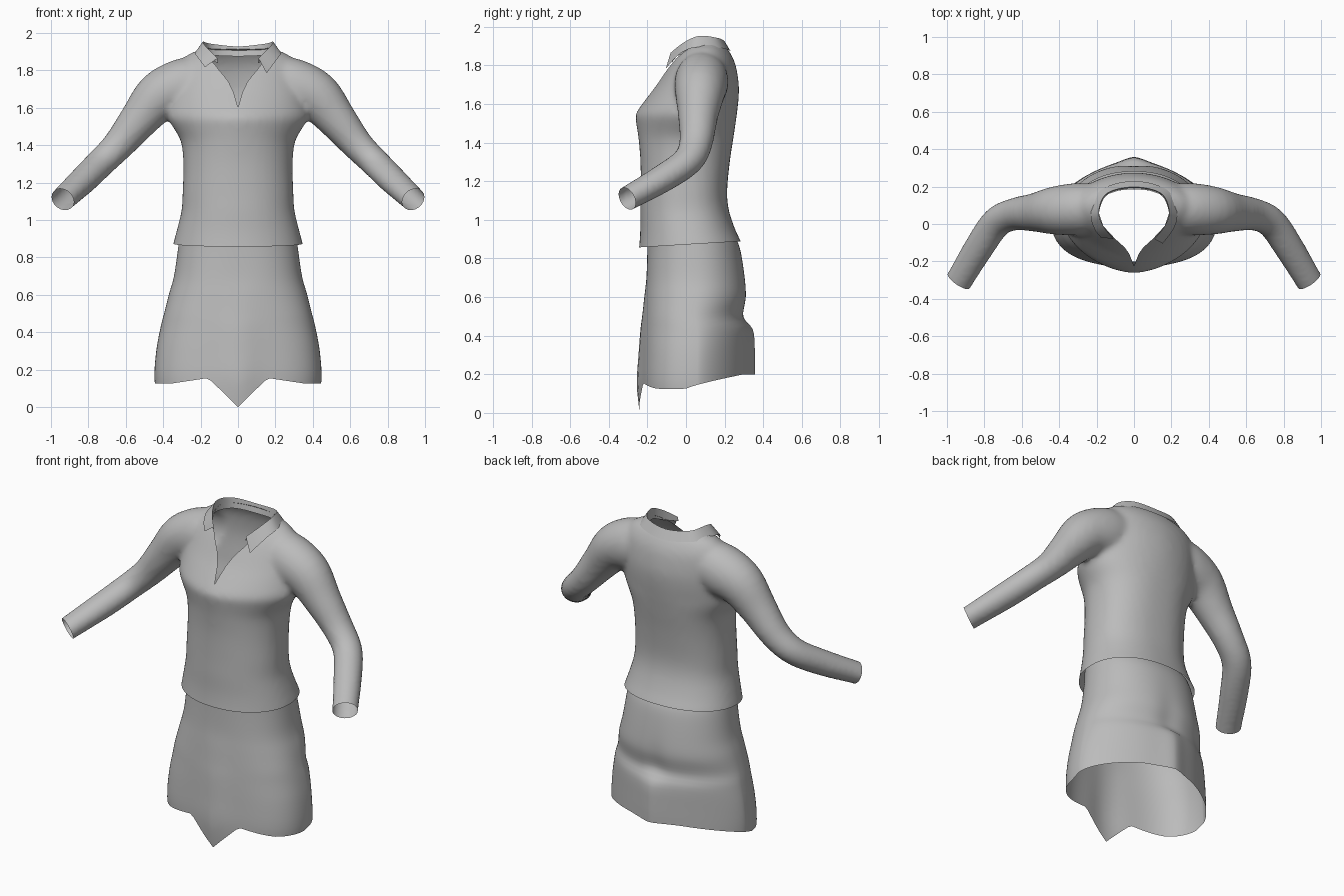
import bpy, bmesh, math
from mathutils import Vector

cube = bpy.data.objects.get("Cube")
if cube:
    bpy.data.objects.remove(cube, do_unlink=True)

grey = bpy.data.materials.new("cloth grey")
grey.use_nodes = True
COLOR = (0.5, 0.5, 0.5, 1)
grey.diffuse_color = COLOR
grey.node_tree.nodes["Principled BSDF"].inputs["Base Color"].default_value = COLOR


def catmull(rows, steps):
    """Smooth curve through rows of numbers."""
    out = []
    for i in range(len(rows) - 1):
        a, b, c, d = (rows[max(0, min(len(rows) - 1, i + k))] for k in (-1, 0, 1, 2))
        for s in range(steps):
            t = s / steps
            out.append([q + t / 2 * (r - p + t * (2 * p - 5 * q + 4 * r - w + t * (3 * (q - r) + w - p)))
                        for p, q, r, w in zip(a, b, c, d)])
    return out + [list(rows[-1])]


def sample(rows, z):
    """Values of a descending profile at height z."""
    for a, b in zip(rows, rows[1:]):
        if b[0] <= z <= a[0]:
            t = (z - a[0]) / (b[0] - a[0])
            return [p + t * (q - p) for p, q in zip(a, b)]
    return rows[0] if z > rows[0][0] else rows[-1]


def oval(half, front, back, angle, n_front, n_back):
    c, s = math.cos(angle), math.sin(angle)
    n = n_front if s < 0 else n_back
    x = half * math.copysign(abs(c) ** (2 / n), c)
    y = (front + back) / 2 + (back - front) / 2 * math.copysign(abs(s) ** (2 / n), s)
    return x, y


def loft(bm, rings, closed=True, caps=False):
    rows = [[bm.verts.new(p) for p in ring] for ring in rings]
    n = len(rows[0])
    faces = []
    for a, b in zip(rows, rows[1:]):
        for i in range(n if closed else n - 1):
            j = (i + 1) % n
            faces.append(bm.faces.new((a[i], a[j], b[j], b[i])))
    if caps:
        faces += [bm.faces.new(rows[0]), bm.faces.new(rows[-1])]
    bmesh.ops.recalc_face_normals(bm, faces=faces)


def make(name, bm):
    mesh = bpy.data.meshes.new(name)
    for f in bm.faces:
        f.smooth = True
    bm.to_mesh(mesh)
    bm.free()
    mesh.materials.append(grey)
    obj = bpy.data.objects.new(name, mesh)
    bpy.context.collection.objects.link(obj)
    return obj


# Skirt: lofted tube with a pointed front hem
# rows: height, half width, front, back, front and back roundness, front ridge, seat crease
SKIRT = catmull([(.92, .31, -.2, .25, 2.3, 2.2, 0, 0), (.85, .32, -.2, .28, 2.3, 2.15, 0, 0),
                 (.7, .342, -.205, .308, 2.35, 2.1, 0, -.004), (.6, .37, -.21, .318, 2.4, 2, .006, -.01),
                 (.5, .395, -.215, .306, 2.45, 1.85, .012, -.012), (.43, .413, -.218, .335, 2.5, 1.7, .018, .012),
                 (.3, .437, -.222, .342, 2.6, 1.58, .024, .015), (.15, .447, -.225, .342, 2.65, 1.55, .03, .015),
                 (0, .43, -.215, .342, 2.65, 1.55, .025, .015)], 4)


def hem(x, y):
    if y < 0 and abs(x) < .16:
        return .155 * abs(x) / .16
    if y < 0:
        return .155 - .03 * min(1, (abs(x) - .16) / .2)
    return .125 + .075 * min(1, y / .3) ** .8


COLS, ROWS = 112, 34
skirt_rings = []
for r in range(ROWS + 1):
    ring = []
    for i in range(COLS):
        a = 2 * math.pi * i / COLS
        low = hem(*oval(.447, -.225, .342, a, 2.65, 1.55))
        z = .92 + (low - .92) * r / ROWS
        _, half, front, back, n_front, n_back, ridge, crease = sample(SKIRT, z)
        x, y = oval(half, front, back, a, n_front, n_back)
        if y > 0:
            y += crease * math.exp(-(x / .07) ** 2)
        else:
            y -= ridge * math.exp(-(x / .11) ** 2)
        ring.append((x, y, z))
    skirt_rings.append(ring)
bm = bmesh.new()
loft(bm, skirt_rings)
make("skirt", bm)

# Blouse: closed torso and sleeves fused into one skin
# torso rows: height, half width, front, back, front and back roundness
TORSO = catmull([(.8, .36, -.25, .31, 2.1, 2.2), (.87, .347, -.242, .292, 2.1, 2.2),
                 (.95, .326, -.237, .255, 2.1, 2.25), (1.05, .302, -.237, .222, 2.1, 2.35),
                 (1.15, .296, -.235, .213, 2.1, 2.4), (1.3, .292, -.236, .227, 2.05, 2.4),
                 (1.42, .305, -.246, .245, 1.9, 2.35), (1.5, .35, -.258, .257, 1.75, 2.15),
                 (1.55, .375, -.26, .264, 1.7, 2), (1.62, .37, -.212, .272, 1.8, 1.95),
                 (1.7, .36, -.152, .274, 1.9, 1.9), (1.8, .34, -.09, .258, 1.9, 1.9),
                 (1.86, .3, -.045, .232, 1.95, 1.95), (1.9, .235, 0, .202, 2, 2),
                 (1.94, .12, .06, .15, 2, 2)], 3)
# sleeve rows: centre, upright radius, level radius
ARM = catmull([(.2, .085, 1.735, .14, .13), (.3, .08, 1.712, .15, .14), (.42, .072, 1.66, .134, .13),
               (.53, .062, 1.535, .106, .104), (.64, .052, 1.4, .085, .087), (.735, .008, 1.305, .077, .083),
               (.825, -.12, 1.215, .073, .08), (.937, -.305, 1.11, .063, .073),
               (.99, -.395, 1.06, .06, .073)], 4)
turn = [2 * math.pi * i / 48 for i in range(48)]
bm = bmesh.new()
loft(bm, [[(*oval(h, f, b, a, nf, nb), z) for a in turn] for z, h, f, b, nf, nb in TORSO], caps=True)
for side in (1, -1):
    pts = [Vector((side * p[0], p[1], p[2])) for p in ARM]
    rings = []
    for i, p in enumerate(pts):
        way = pts[min(i + 1, len(pts) - 1)] - pts[max(i - 1, 0)]
        q = way.to_track_quat('Z', 'Y')
        tall, wide = ARM[i][3:]
        rings.append([p + q @ Vector((wide * math.cos(a), tall * math.sin(a), 0)) for a in turn[::2]])
    loft(bm, rings, caps=True)
blouse = make("blouse", bm)
fuse = blouse.modifiers.new("fuse", 'REMESH')
fuse.mode = 'VOXEL'
fuse.voxel_size = .016
relax = blouse.modifiers.new("relax", 'SMOOTH')
relax.factor = .5
relax.iterations = 8
fused = bpy.data.meshes.new_from_object(blouse.evaluated_get(bpy.context.evaluated_depsgraph_get()))
bpy.data.objects.remove(blouse, do_unlink=True)
bm = bmesh.new()
bm.from_mesh(fused)
bpy.data.meshes.remove(fused)


def slice_skin(point, normal, keep=None, clear=True):
    faces = [f for f in bm.faces if keep is None or keep(f.calc_center_median())]
    geom = set(faces) | {e for f in faces for e in f.edges} | {v for f in faces for v in f.verts}
    bmesh.ops.bisect_plane(bm, geom=list(geom), dist=1e-5, plane_co=point,
                           plane_no=normal, clear_outer=clear)


# Open the waist hem and the cuffs
slice_skin((0, 0, .872), (0, .06, -1))
for side in (1, -1):
    slice_skin((side * .937, -.305, 1.11), (side * .52, -.75, -.35))

# Cut the neck opening and the front slit
half_neck = [(0, -.225), (.025, -.16), (.05, -.125), (.1, -.08), (.165, -.01), (.188, .06),
             (.175, .12), (.14, .16), (.08, .18), (0, .186)]
neck = half_neck + [(-x, y) for x, y in half_neck[-2:0:-1]]
edges = list(zip(neck, neck[1:] + neck[:1]))
for (x1, y1), (x2, y2) in edges:
    slice_skin((x1, y1, 0), (y2 - y1, x1 - x2, 0), lambda c: c.z > 1.5 and abs(c.x) < .23, False)
slice_skin((0, 0, 0), (1, 0, 0), lambda c: abs(c.x) < .05 and c.y < 0, False)


def in_neck(c):
    hits = [(x2 - x1) * (c.y - y1) / (y2 - y1) + x1 > c.x
            for (x1, y1), (x2, y2) in edges if (y1 > c.y) != (y2 > c.y)]
    return c.z > 1.5 and sum(hits) % 2 == 1


bmesh.ops.delete(bm, geom=[f for f in bm.faces if in_neck(f.calc_center_median())], context='FACES')
slit = [e for e in bm.edges if all(abs(v.co.x) < 1e-4 and v.co.y < 0 for v in e.verts)]
bmesh.ops.split_edges(bm, edges=slit)
make("blouse", bm)

# Collar: folded band, inner edge / fold / outer edge, with a point at each front end
INNER = [(.108, -.08, 1.84), (.165, -.01, 1.86), (.187, .06, 1.885), (.14, .159, 1.88), (0, .185, 1.875)]
FOLD = [(.109, -.08, 1.865), (.165, -.01, 1.92), (.188, .07, 1.953), (.143, .165, 1.942), (0, .198, 1.928)]
OUTER = [(.153, -.104, 1.785), (.212, -.025, 1.865), (.23, .06, 1.895), (.178, .182, 1.89), (0, .23, 1.875)]


def around(half, short):
    right = [(-x, y, z) for x, y, z in half[:-1]]
    if short:  # the right-hand point is smaller
        right[0] = tuple(Vector(right[0]).lerp(Vector(right[1]), .4))
    return catmull(half + right[::-1], 6)


bm = bmesh.new()
loft(bm, [around(INNER, False), around(FOLD, False), around(OUTER, True)], closed=False)
collar = make("collar", bm)
bpy.context.view_layer.objects.active = collar
collar.select_set(True)
bpy.ops.object.shade_smooth_by_angle(angle=math.radians(50))
